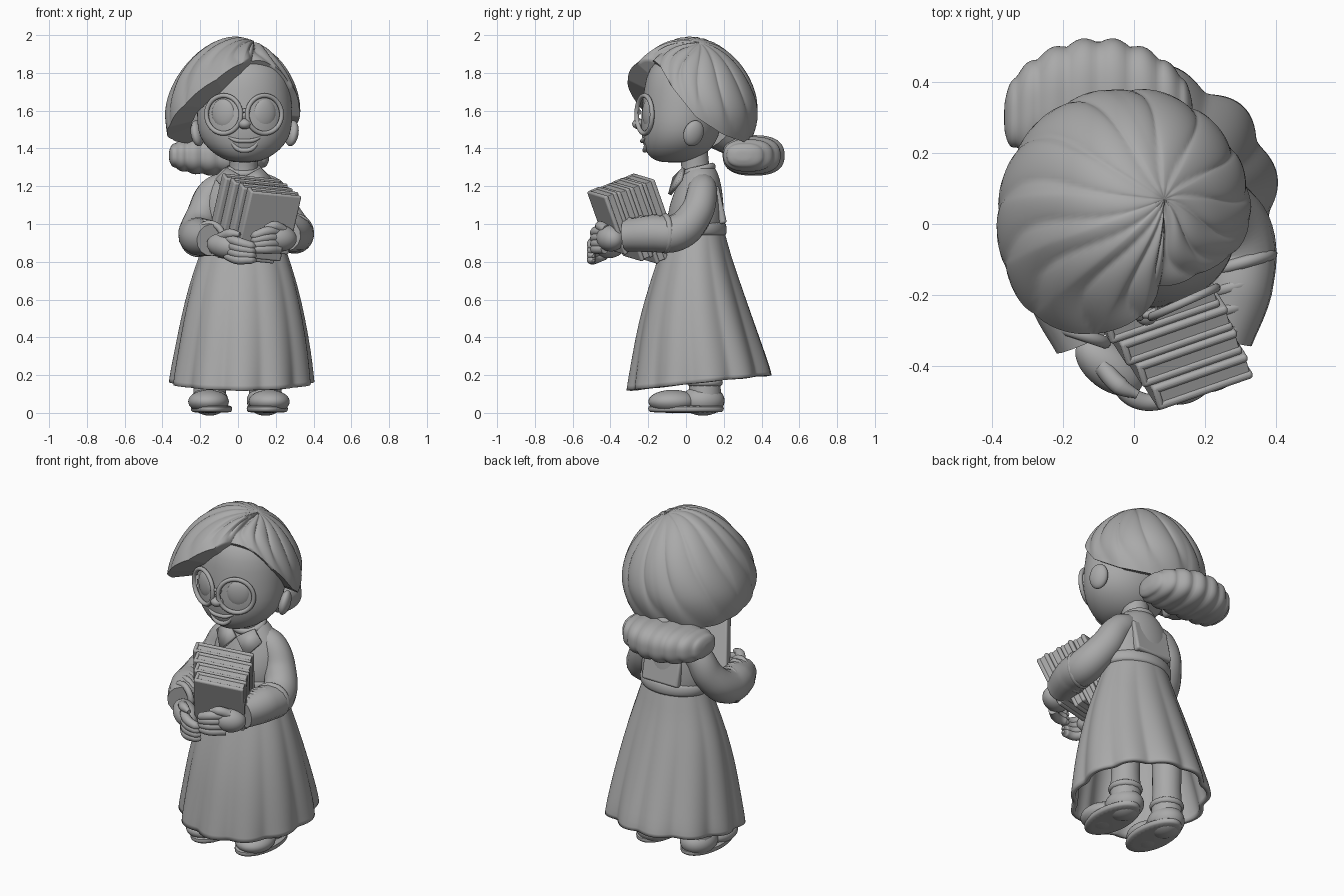
import bpy, bmesh, math
from math import sin, cos, pi, radians
from mathutils import Vector, Matrix

cube = bpy.data.objects.get("Cube")
if cube:
    bpy.data.objects.remove(cube, do_unlink=True)

clay = bpy.data.materials.new("grey clay")
clay.use_nodes = True
GREY = (0.4, 0.4, 0.4, 1)
clay.diffuse_color = GREY
clay.node_tree.nodes["Principled BSDF"].inputs["Base Color"].default_value = GREY


def finish(ob, name, angle=60):
    ob.name = name
    ob.data.materials.clear()
    ob.data.materials.append(clay)
    bpy.ops.object.select_all(action='DESELECT')
    ob.select_set(True)
    bpy.context.view_layer.objects.active = ob
    bpy.ops.object.shade_smooth_by_angle(angle=radians(angle))
    return ob


def mesh_object(name, verts, faces, angle=60):
    me = bpy.data.meshes.new(name)
    me.from_pydata(verts, [], faces)
    bm = bmesh.new()
    bm.from_mesh(me)
    bmesh.ops.recalc_face_normals(bm, faces=bm.faces)
    bm.to_mesh(me)
    bm.free()
    ob = bpy.data.objects.new(name, me)
    bpy.context.collection.objects.link(ob)
    return finish(ob, name, angle)


def grid_faces(rows, n):
    return [(r * n + i, r * n + (i + 1) % n, (r + 1) * n + (i + 1) % n, (r + 1) * n + i)
            for r in range(rows - 1) for i in range(n)]


def ball(name, loc, size, rot=(0, 0, 0)):
    bpy.ops.mesh.primitive_uv_sphere_add(segments=32, ring_count=20, location=loc, rotation=rot)
    ob = bpy.context.object
    ob.scale = size
    return finish(ob, name)


def ring(name, loc, major, minor, rot):
    bpy.ops.mesh.primitive_torus_add(location=loc, rotation=rot, major_radius=major,
                                     minor_radius=minor, major_segments=40, minor_segments=10)
    return finish(bpy.context.object, name)


def tube(name, points):
    """Smooth tapered tube through (x, y, z, radius) points."""
    cu = bpy.data.curves.new(name, 'CURVE')
    cu.dimensions, cu.bevel_depth, cu.bevel_resolution = '3D', 1, 5
    cu.resolution_u, cu.use_fill_caps = 8, True
    sp = cu.splines.new('BEZIER')
    sp.bezier_points.add(len(points) - 1)
    for bp, p in zip(sp.bezier_points, points):
        bp.co, bp.radius = p[:3], p[3]
        bp.handle_left_type = bp.handle_right_type = 'AUTO'
    ob = bpy.data.objects.new(name, cu)
    bpy.context.collection.objects.link(ob)
    bpy.ops.object.select_all(action='DESELECT')
    ob.select_set(True)
    bpy.context.view_layer.objects.active = ob
    bpy.ops.object.convert(target='MESH')
    return finish(bpy.context.object, name)


def loft(name, rings, n=48, cap=True, warp=None):
    """Stack of ellipses given as (z, cx, cy, rx, ry)."""
    verts = []
    for k, (z, cx, cy, rx, ry) in enumerate(rings):
        for i in range(n):
            a = 2 * pi * i / n
            f, dz = warp(k / (len(rings) - 1), a) if warp else (1, 0)
            verts.append((cx + rx * f * cos(a), cy + ry * f * sin(a), z + dz))
    faces = grid_faces(len(rings), n)
    if cap:
        faces += [tuple(range(n)), tuple(range(len(verts) - n, len(verts)))]
    ob = mesh_object(name, verts, faces)
    ob.modifiers.new("smooth", 'SUBSURF').levels = 1
    return ob


def box(name, size, matrix, bevel=0.012):
    bpy.ops.mesh.primitive_cube_add(size=1)
    ob = bpy.context.object
    ob.matrix_world = matrix @ Matrix.Diagonal((*size, 1))
    bpy.ops.object.transform_apply(location=False, rotation=False, scale=True)
    m = ob.modifiers.new("bevel", 'BEVEL')
    m.width, m.segments = bevel, 3
    return finish(ob, name, 40)


# Pleated skirt with a hem that rises at the back
def pleat(t, a):
    fold = abs(sin(5.5 * (a - 1.01)))
    pinch = 0.05 * math.exp(-((a - 1.1) / 0.3) ** 2)
    return 1 + t * (0.08 * (fold - 0.65) - pinch), t * 0.04 * sin(a)


skirt = loft("skirt", [(1.0, .03, .05, .18, .14), (.92, .03, .05, .205, .165), (.82, .03, .045, .238, .195),
                       (.68, .028, .045, .285, .242), (.5, .027, .05, .326, .298), (.32, .025, .065, .358, .345),
                       (.2, .02, .075, .375, .375), (.16, .02, .075, .378, .38)], 112, False, pleat)
m = skirt.modifiers.new("cloth", 'SOLIDIFY')
m.thickness, m.offset = 0.025, -1

# Bodice, waistband, back panel and neck
loft("bodice", [(.9, .03, .05, .19, .15), (1.0, .03, .05, .21, .155), (1.1, .03, .055, .215, .145),
                (1.2, .025, .07, .19, .12), (1.27, .025, .075, .13, .095), (1.32, .025, .07, .08, .075)], 32)
loft("waistband", [(.93, .03, .05, .2, .16), (.95, .03, .05, .214, .168),
                   (1.0, .03, .05, .214, .164), (1.02, .03, .05, .2, .155)], 40)
box("back_panel", (.24, .04, .2), Matrix.Translation((.03, .175, 1.1)) @ Matrix.Rotation(.22, 4, 'X'))
tube("neck", [(.03, .06, 1.2, .085), (.03, .05, 1.3, .075), (.03, .03, 1.45, .08)])
ring("collar_band", (.03, .06, 1.285), .08, .02, (.25, 0, 0))
for s, side in ((1, "left"), (-1, "right")):
    flap = [(.03 + s * x, y, z) for x, y, z in
            ((.005, -.07, 1.25), (.09, -.02, 1.3), (.15, -.035, 1.24), (.085, -.095, 1.16))]
    ob = mesh_object(side + "_collar", flap, [(0, 1, 2, 3)])
    ob.modifiers.new("cloth", 'SOLIDIFY').thickness = 0.02

# Legs and shoes
for side, x, turn in (("left", .145, .2), ("right", -.15, -.06)):
    tube(side + "_leg", [(x, .1, .5, .085), (x, .1, .25, .08), (x, .1, .16, .085), (x, .1, .07, .088)])
    ring(side + "_sock_cuff", (x, .1, .16), .075, .02, (0, 0, 0))
    ball(side + "_shoe_toe", (x + .1 * sin(turn), -.07, .06), (.108, .13, .062), (0, 0, turn))
    ball(side + "_shoe_heel", (x, .09, .065), (.098, .115, .08), (0, 0, turn))
    loft(side + "_sole", [(0, x + .01, .0, .1, .19), (.01, x + .01, .0, .11, .202),
                          (.035, x + .01, .0, .11, .202), (.04, x + .01, .0, .1, .19)], 32)

# Sleeves, cuffs and hands
tube("left_sleeve", [(.1, .085, 1.21, .07), (.175, .085, 1.17, .08), (.245, .05, 1.05, .09), (.3, -.05, .955, .098),
                     (.29, -.18, .95, .1), (.25, -.32, .94, .085)])
tube("right_sleeve", [(-.05, .085, 1.21, .07), (-.13, .085, 1.17, .08), (-.185, .05, 1.05, .088),
                      (-.22, -.06, .95, .096), (-.2, -.19, .93, .1), (-.14, -.33, .915, .085)])
for i in range(4):
    ring("left_cuff_fold", (.3 - .018 * i, -.11 - .065 * i, .95), .089 - .006 * i, .018, (pi / 2, 0, .28))
    ring("right_cuff_fold", (-.21 + .02 * i, -.13 - .06 * i, .93), .087 - .005 * i, .018, (pi / 2, 0, -.32))
ball("left_hand", (.22, -.4, .925), (.095, .07, .07), (0, .1, .4))
ball("right_hand", (-.07, -.4, .885), (.11, .065, .065), (0, .15, -.65))
for i in range(4):
    d = .031 * i
    tube("left_finger", [(.22, -.43, .96 - d, .024), (.15, -.478, .96 - d, .026),
                         (.09, -.48, .94 - d * .8, .023), (.07, -.47, .935 - d * .8, .008)])
    tube("right_finger", [(-.06, -.43, .925 - d, .022), (.0, -.49, .905 - d, .026),
                          (.07, -.5, .885 - d * .8, .023), (.095, -.49, .88 - d * .8, .008)])
tube("left_thumb", [(.24, -.42, .97, .026), (.19, -.455, .99, .026), (.14, -.465, .98, .012)])
tube("right_thumb", [(-.09, -.4, .93, .026), (-.04, -.455, .95, .026), (.01, -.48, .945, .012)])

# Stack of leaning books
stack = (Matrix.Translation((.095, -.275, 1.0)) @ Matrix.Rotation(radians(17), 4, 'Z')
         @ Matrix.Rotation(radians(22), 4, 'X') @ Matrix.Rotation(radians(6), 4, 'Y'))
for k, (w, top, bottom, shift) in enumerate(((.285, .235, -.1, .02), (.3, .225, -.17, .005),
                                             (.32, .22, -.215, -.01), (.33, .212, -.235, -.03))):
    h = top - bottom
    at = stack @ Matrix.Translation((shift, -.115 + .076 * k, (top + bottom) / 2))
    for s in (-1, 1):
        box("book_cover", (w, .024, h), at @ Matrix.Translation((0, s * .026, 0)), .01)
    box("book_pages", (w - .012, .05, h - .012), at, .004)
    box("book_spine", (.02, .07, h), at @ Matrix.Translation((-w / 2 + .01, 0, 0)), .008)

# Head, ears, nose and mouth
loft("head", [(1.325, .035, -.06, .05, .06), (1.34, .035, -.06, .11, .12), (1.39, .035, -.045, .19, .175),
              (1.46, .035, -.03, .24, .205), (1.54, .035, -.025, .255, .215), (1.65, .035, -.01, .25, .22),
              (1.78, .035, .0, .235, .215), (1.86, .035, .02, .19, .19), (1.91, .035, .04, .12, .12)], 40)
for s, side in ((1, "left"), (-1, "right")):
    ball(side + "_ear", (.035 + s * .25, .04, 1.48), (.032, .055, .07), (-.25, s * .2, s * .35))
    cx = .032 + s * .108
    yaw = s * .42
    ball(side + "_eye", (cx, -.195, 1.585), (.066, .028, .08), (0, 0, yaw))
    ring(side + "_glasses_rim", (cx, -.22, 1.58), .1, .0125, (pi / 2, 0, yaw))
tube("glasses_bridge", [(.01, -.245, 1.59, .011), (.035, -.255, 1.6, .011), (.06, -.245, 1.59, .011)])
ball("nose", (.035, -.25, 1.53), (.035, .035, .028))
tube("upper_lip", [(-.05, -.213, 1.46, .006), (-.01, -.228, 1.443, .011), (.035, -.233, 1.44, .011),
                   (.08, -.228, 1.443, .011), (.12, -.213, 1.46, .006)])
tube("lower_lip", [(-.04, -.21, 1.445, .006), (-.005, -.215, 1.4, .012), (.035, -.218, 1.39, .013),
                   (.075, -.215, 1.4, .012), (.11, -.21, 1.445, .006)])

# Hair shell: locks fan out from the parting to a shaped hairline, with a full swept fringe
centre = Vector((-.01, .03, 1.6))
radii = Vector((.328, .34, .385))
crown = (Vector((.085, .07, 1.96)) - centre).normalized()
hairline = [Vector(p) - centre for p in (
    (.09, -.22, 1.92), (.21, -.16, 1.87), (.28, -.07, 1.72), (.31, .05, 1.57), (.28, .2, 1.47), (.15, .33, 1.42),
    (-.04, .37, 1.41), (-.2, .3, 1.42), (-.31, .18, 1.44), (-.36, .04, 1.47), (-.34, -.1, 1.52),
    (-.24, -.2, 1.62), (-.1, -.26, 1.74), (.02, -.26, 1.85))]
SEG, ROWS = 224, 26
POWER = 1.8
verts = []
for r in range(ROWS):
    t = min(r / (ROWS - 5), 1)
    tuck = .42 * (max(0, r - ROWS + 5) / 4) ** 1.5
    for i in range(SEG):
        u = i / SEG * len(hairline)
        k, f = int(u), u - int(u)
        f = f * f * (3 - 2 * f) * .5 + f * .5
        edge = hairline[k].lerp(hairline[(k + 1) % len(hairline)], f).normalized()
        d = crown.slerp(edge, max(t, .001))
        flat = math.hypot(d.x / radii.x, d.y / radii.y)
        rad = (flat ** POWER + abs(d.z / radii.z) ** POWER) ** (-1 / POWER)
        sweep = .16 * t * t * sin(pi * min(max((u - 6.5) / 7.4, 0), 1)) ** .6
        wave = i / SEG + .05 * sin(pi * t)
        lock = abs(sin(pi * 15 * wave + .5 * sin(9 * wave))) ** .8
        groove = .06 * math.exp(-(min(i, SEG - i) / 6) ** 2) * (1 - .3 * t)
        rad *= 1.01 + .04 * (lock - .6) * sin(pi * t * .85) + .02 * t + sweep - groove - tuck
        verts.append(centre + d * rad)
mesh_object("hair", verts, grid_faces(ROWS, SEG) + [tuple(range(SEG))], 80)

# Scalloped low bun, gathered around a side-to-side roll
N, ROWS = 96, 60
verts = []
for r in range(ROWS):
    b = pi * (r + .5) / ROWS
    ridge = 1 + .1 * (abs(sin(b * 9 - pi / 2)) - .7)
    for i in range(N):
        c, s = cos(2 * pi * i / N), sin(2 * pi * i / N)
        p = sin(b) ** .6 * ridge
        verts.append((-.1 - .265 * cos(b), .36 - .06 * cos(b) ** 2 + .16 * p * math.copysign(abs(c) ** .8, c),
                      1.363 + .105 * p * math.copysign(abs(s) ** .8, s)))
ends = [tuple(range(N)), tuple(range(N * (ROWS - 1), N * ROWS))]
mesh_object("bun", verts, grid_faces(ROWS, N) + ends)
tube("bun_root", [(-.04, .2, 1.5, .12), (-.07, .28, 1.43, .09), (-.1, .35, 1.37, .06)])
